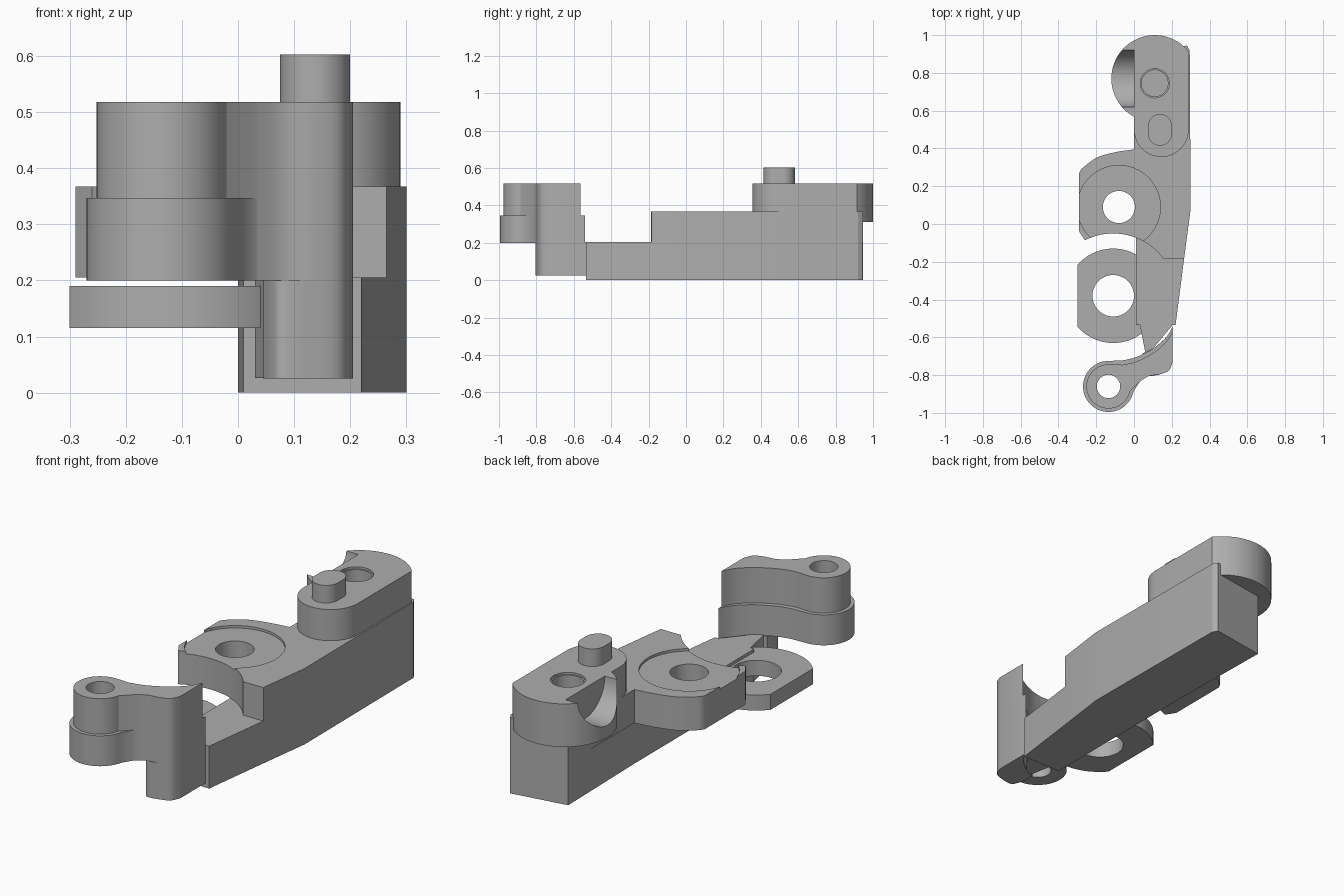
import bpy, bmesh
from math import cos, sin, radians
from mathutils import Vector, Matrix

if "Cube" in bpy.data.objects:
    bpy.data.objects.remove(bpy.data.objects["Cube"], do_unlink=True)

grey = bpy.data.materials.new("plain grey")
grey.use_nodes = True
colour = (0.42, 0.42, 0.42, 1)
grey.diffuse_color = colour
grey.node_tree.nodes["Principled BSDF"].inputs["Base Color"].default_value = colour


def arc(cx, cy, r, start, end, steps=24):
    """Points along a circular arc, angles in degrees."""
    angles = [radians(start + (end - start) * i / steps) for i in range(steps + 1)]
    return [(cx + r * cos(a), cy + r * sin(a)) for a in angles]


def circle(cx, cy, r, steps=48):
    return arc(cx, cy, r, 0, 360, steps)[:-1]


def curve(points, steps=5):
    """Smooth curve through the given points."""
    p = [Vector(q) for q in [points[0], *points, points[-1]]]
    out = []
    for a, b, c, d in zip(p, p[1:], p[2:], p[3:]):
        for i in range(steps):
            t = i / steps
            out.append(tuple(0.5 * (2 * b + (c - a) * t + (2 * a - 5 * b + 4 * c - d) * t**2
                                    + (3 * b - a - 3 * c + d) * t**3)))
    return out + [tuple(p[-1])]


def prism(name, outline, z0, z1):
    """Upright prism on a plan outline."""
    bm = bmesh.new()
    base = bm.faces.new([bm.verts.new((x, y, z0)) for x, y in outline])
    top = bmesh.ops.extrude_face_region(bm, geom=[base])["geom"]
    moved = [v for v in top if isinstance(v, bmesh.types.BMVert)]
    bmesh.ops.translate(bm, verts=moved, vec=(0, 0, z1 - z0))
    bmesh.ops.recalc_face_normals(bm, faces=bm.faces)
    mesh = bpy.data.meshes.new(name)
    bm.to_mesh(mesh)
    bm.free()
    mesh.materials.append(grey)
    obj = bpy.data.objects.new(name, mesh)
    bpy.context.collection.objects.link(obj)
    return obj


def activate(obj):
    bpy.ops.object.select_all(action="DESELECT")
    obj.select_set(True)
    bpy.context.view_layer.objects.active = obj


def cut(obj, cutter):
    cutter.hide_render = True
    mod = obj.modifiers.new("cut", "BOOLEAN")
    mod.operation, mod.solver, mod.object = "DIFFERENCE", "EXACT", cutter
    activate(obj)
    bpy.ops.object.modifier_apply(modifier=mod.name)
    bpy.data.objects.remove(cutter, do_unlink=True)


parts = []

# Long lower beam with a pointed toe at the front
back_end = [(0.3, 0.08), (0.295, 0.92), (0.28, 0.945), (0, 0.9)]
beam = prism("beam", [(0.01, -0.535), (0.22, -0.535), (0.265, -0.185), *back_end, (0.01, 0.38)], 0, 0.205)
toe = prism("beam_toe", [(0.03, -0.53), (0.06, -0.68), (0.1, -0.66), (0.2, -0.54), (0.2, -0.53)], 0.026, 0.204)
parts += [beam, toe]

# Raised deck with a side lobe and a concave front edge
lobe = curve([(0, 0.395), (-0.1, 0.38), (-0.2, 0.35), (-0.28, 0.29)])
deck = prism("deck", [(0.265, -0.185), *back_end, *lobe, (-0.29, 0.27), (-0.29, -0.04),
                      *arc(-0.11, -0.38, 0.33, 117, 36)], 0.205, 0.367)
cut(deck, prism("deck_recess", circle(-0.08, 0.09, 0.22, 64), 0.355, 0.5))
cut(deck, prism("deck_hole", circle(-0.08, 0.09, 0.085), 0.1, 0.5))
parts.append(deck)

# Low ring plate beside the beam
ring = prism("ring_plate", arc(-0.11, -0.38, 0.25, 50, 139.5) + arc(-0.11, -0.38, 0.25, 220.5, 310), 0.115, 0.19)
cut(ring, prism("ring_hole", circle(-0.11, -0.38, 0.11), 0, 0.4))
parts.append(ring)

# Rear cap: round end, rounded boss, blind hole and side scoop
cap = prism("rear_cap", arc(0.11, 0.77, 0.23, 38.5, 241.4, 40) + arc(0.145, 0.5, 0.145, 180, 360), 0.31, 0.518)
cut(cap, prism("cap_hole", circle(0.11, 0.745, 0.07), 0.4, 0.7))
cut(cap, prism("cap_hole_rim", circle(0.11, 0.745, 0.077), 0.508, 0.7))
scoop = prism("cap_scoop", circle(0, 0, 0.15), -0.2, 0)
scoop.data.transform(Matrix.Translation((0, 0.77, 0.52)) @ Matrix.Rotation(radians(90), 4, "Y"))
cut(cap, scoop)
peg = prism("peg", arc(0.1375, 0.52, 0.0625, 0, 180) + arc(0.1375, 0.477, 0.0625, 180, 360), 0.5, 0.603)
parts += [cap, peg]

# Front bracket: eye and curved arm, the upper tier set in a little
outer_bend = [(0.03, -0.835), (0.08, -0.805), (0.14, -0.795), (0.185, -0.775), (0.205, -0.73)]
inner_bend = [(0.205, -0.54), (0.17, -0.6), (0.1, -0.66), (0.01, -0.705), (-0.06, -0.722)]
for name, inset, z0, z1 in (("bracket_lower", 0, 0.2, 0.347), ("bracket_upper", 0.018, 0.347, 0.518)):
    inner = [(x, y - 1.3 * inset) for x, y in inner_bend]
    tier = prism(name, arc(-0.135, -0.86, 0.135 - inset, 90, 348, 36) + curve(outer_bend) + curve(inner), z0, z1)
    cut(tier, prism("eye_hole", circle(-0.135, -0.86, 0.062), 0, 0.7))
    parts.append(tier)

# Bracket foot reaching down to the beam
foot = prism("bracket_foot", curve([(0.045, -0.74), (0.06, -0.785)] + outer_bend[1:])
             + curve(inner_bend[:3] + [(0.045, -0.685)]), 0.025, 0.2)
parts.append(foot)

for obj in parts:
    activate(obj)
    bpy.ops.object.shade_smooth_by_angle(angle=radians(30))
